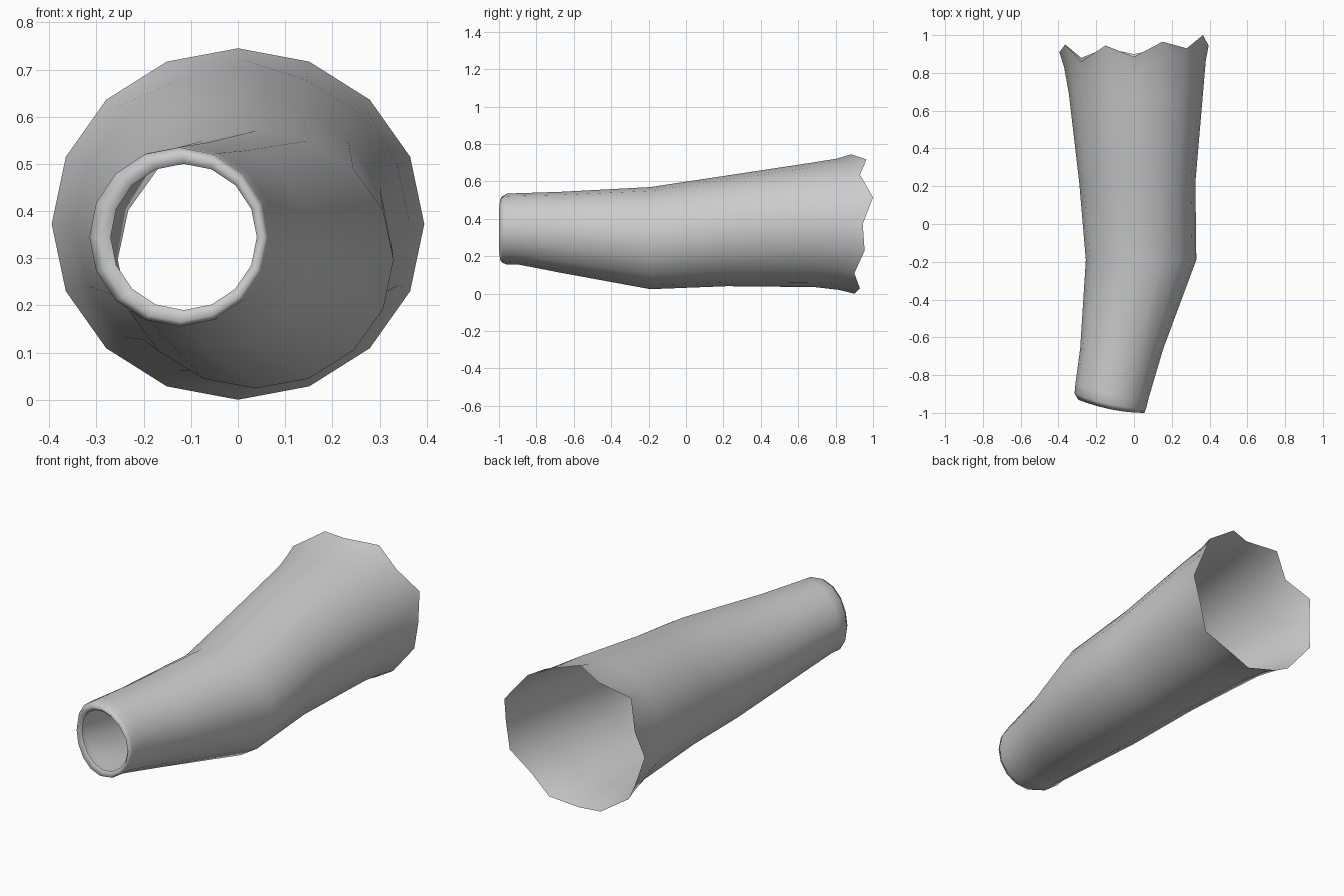
import bpy, bmesh, math

if "Cube" in bpy.data.objects:
    bpy.data.objects.remove(bpy.data.objects["Cube"])

SIDES = 16

# Cross-sections from narrow cuff to wide opening: (y, x_min, x_max, z_min, z_max)
sections = [
    (-0.66, -0.285, 0.155, 0.11, 0.545),
    (-0.19, -0.255, 0.33, 0.024, 0.57),
    (0.22, -0.29, 0.325, 0.04, 0.632),
    (0.69, -0.345, 0.365, 0.035, 0.703),
]
# Uneven depth of the torn wide rim, counter-clockwise from +x
ragged = [0.945, 1.0, 0.93, 0.965, 0.885, 0.945, 0.86, 0.95,
          0.91, 0.95, 0.88, 0.93, 0.90, 0.93, 0.90, 0.955]


def ellipse(x0, x1, z0, z1):
    pts = []
    for i in range(SIDES):
        a = 2 * math.pi * i / SIDES
        pts.append(((x0 + x1) / 2 + (x1 - x0) / 2 * math.cos(a),
                    (z0 + z1) / 2 + (z1 - z0) / 2 * math.sin(a)))
    return pts


def tip_y(x):
    # the narrow end is cut at a slight curve
    return -1.0 + 0.08 * max(0, (0.06 - x) / 0.38) ** 2


rings = []
# Rolled narrow rim: inner lip, then outer shoulders
for lip, box in [(0.02, (-0.27, 0.04, 0.19, 0.50)),
                 (0.0, (-0.295, 0.055, 0.165, 0.52)),
                 (0.025, (-0.315, 0.065, 0.155, 0.535)),
                 (0.08, (-0.31, 0.078, 0.157, 0.537))]:
    rings.append([(x, tip_y(x) + lip, z) for x, z in ellipse(*box)])
# Body of the sleeve
for y, *box in sections:
    rings.append([(x, y, z) for x, z in ellipse(*box)])
# Flared ragged rim
rings.append([(x, y - 0.08, z) for (x, z), y in
              zip(ellipse(-0.37, 0.38, 0.02, 0.722), ragged)])
rings.append([(x, y, z) for (x, z), y in
              zip(ellipse(-0.395, 0.395, 0.0, 0.745), ragged)])

bm = bmesh.new()
loops = [[bm.verts.new(p) for p in ring] for ring in rings]
for a, b in zip(loops, loops[1:]):
    for i in range(SIDES):
        j = (i + 1) % SIDES
        bm.faces.new((a[i], a[j], b[j], b[i]))

mesh = bpy.data.meshes.new("sleeve")
bm.to_mesh(mesh)
bm.free()
for p in mesh.polygons:
    p.use_smooth = True
sleeve = bpy.data.objects.new("sleeve", mesh)
bpy.context.collection.objects.link(sleeve)
